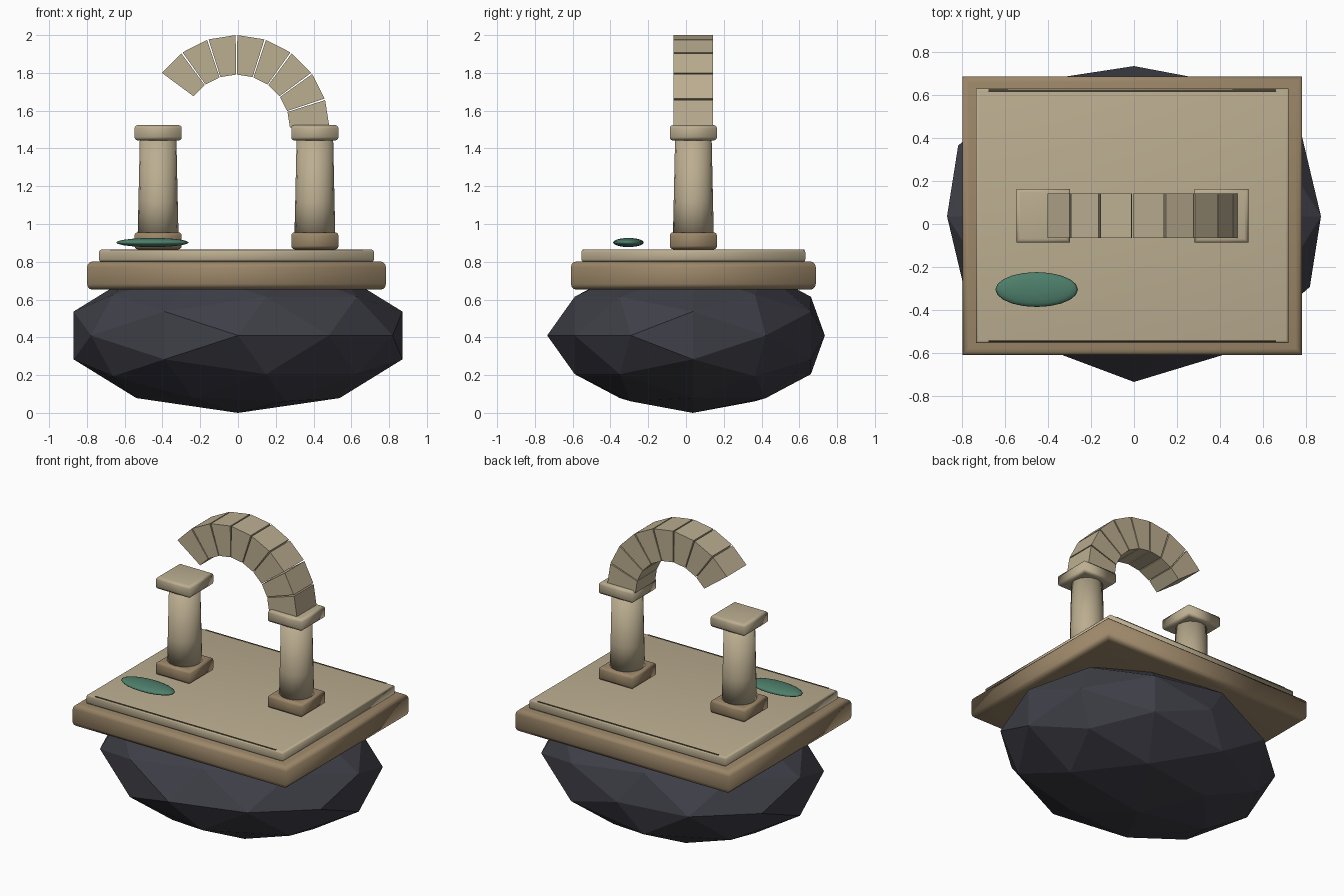
import bpy
import bmesh
from math import radians, cos, sin, pi
from mathutils import Matrix

if "Cube" in bpy.data.objects:
    bpy.data.objects.remove(bpy.data.objects["Cube"], do_unlink=True)

CX, CY = -0.008, 0.039   # shared centre of the stonework


def material(name, rgb):
    m = bpy.data.materials.new(name)
    m.use_nodes = True
    m.diffuse_color = (*rgb, 1)
    bsdf = next(n for n in m.node_tree.nodes if n.type == 'BSDF_PRINCIPLED')
    bsdf.inputs["Base Color"].default_value = (*rgb, 1)
    bsdf.inputs["Roughness"].default_value = 0.9
    return m


pale_stone = material("pale stone", (0.50, 0.42, 0.28))
brown_stone = material("brown stone", (0.33, 0.24, 0.14))
dark_rock = material("dark rock", (0.05, 0.05, 0.065))
moss_green = material("moss green", (0.075, 0.21, 0.145))
groove_brown = material("groove brown", (0.11, 0.085, 0.05))


def finish(name, bm, mat, smooth=True):
    bmesh.ops.recalc_face_normals(bm, faces=bm.faces)
    for f in bm.faces:
        f.smooth = smooth
    me = bpy.data.meshes.new(name)
    bm.to_mesh(me)
    bm.free()
    me.materials.append(mat)
    ob = bpy.data.objects.new(name, me)
    bpy.context.collection.objects.link(ob)
    return ob


def loft(name, mat, rings, smooth=True):
    """Skin a stack of closed rings and cap both ends."""
    bm = bmesh.new()
    loops = [[bm.verts.new(p) for p in ring] for ring in rings]
    n = len(loops[0])
    for a, b in zip(loops, loops[1:]):
        for i in range(n):
            j = (i + 1) % n
            bm.faces.new((a[i], a[j], b[j], b[i]))
    bm.faces.new(loops[0])
    bm.faces.new(loops[-1])
    return finish(name, bm, mat, smooth)


def cushion(name, mat, x, y, w, d, z0, z1, r, smooth=True):
    """Rectangular slab with rounded top and bottom rims."""
    steps = [radians(a) for a in (0, 30, 60, 90)]
    levels = [(r * (1 - sin(a)), z0 + r * (1 - cos(a))) for a in steps]
    levels += [(i, z0 + z1 - z) for i, z in reversed(levels)]
    corners = ((-1, -1), (1, -1), (1, 1), (-1, 1))
    rings = [[(x + sx * (w / 2 - i), y + sy * (d / 2 - i), z) for sx, sy in corners]
             for i, z in levels]
    return loft(name, mat, rings, smooth)


# Faceted boulder: flattened icosphere with its pole facing the front
bm = bmesh.new()
bmesh.ops.create_icosphere(bm, subdivisions=2, radius=1,
                           matrix=Matrix.Rotation(pi / 2, 4, 'X'))
for v in bm.verts:
    shift = 0 if abs(v.co.y) > 0.99 else 0.036
    v.co = (v.co.x * 0.915, v.co.y * 0.735 + shift, (v.co.z + 1) * 0.41)
finish("boulder", bm, dark_rock, smooth=False)

# Platform and paving
cushion("platform", brown_stone, CX, CY, 1.582, 1.296, 0.652, 0.802, 0.03)
cushion("paving", pale_stone, CX, CY, 1.455, 1.185, 0.80, 0.864, 0.012)
for side, label in ((-1, "front"), (1, "back")):
    cushion(label + "_groove", groove_brown, CX, CY + side * 0.583,
            1.34, 0.009, 0.859, 0.866, 0.001, smooth=False)

# Columns: base, tapered shaft, cap
for side, label in ((-1, "right"), (1, "left")):
    x = CX + side * 0.415
    cushion(label + "_column_base", brown_stone, x, CY, 0.25, 0.25, 0.866, 0.956, 0.018)
    cushion(label + "_column_cap", pale_stone, x, CY, 0.25, 0.25, 1.442, 1.524, 0.018)
    shaft = []
    for r, z in ((0.108, 0.95), (0.104, 1.12), (0.097, 1.445)):
        shaft.append([(x + r * cos(2 * pi * i / 16), CY + r * sin(2 * pi * i / 16), z)
                      for i in range(16)])
    loft(label + "_column_shaft", pale_stone, shaft)

# Broken arch: eight wedge blocks out of ten
for k in range(8):
    a0, a1 = radians(18 * k + 0.5), radians(18 * k + 17.5)
    wedge = [(0.283, a0), (0.492, a0), (0.492, a1), (0.283, a1)]
    rings = [[(CX + r * cos(a), y, 1.508 + r * sin(a)) for r, a in wedge]
             for y in (CY - 0.104, CY + 0.104)]
    loft(f"arch_block_{k + 1}", pale_stone, rings, smooth=False)

# Moss patch: flat lens
bm = bmesh.new()
bmesh.ops.create_uvsphere(bm, u_segments=20, v_segments=10, radius=1)
bmesh.ops.scale(bm, vec=(0.192, 0.081, 0.024), verts=bm.verts)
bmesh.ops.translate(bm, vec=(-0.453, -0.305, 0.902), verts=bm.verts)
finish("moss_patch", bm, moss_green)
